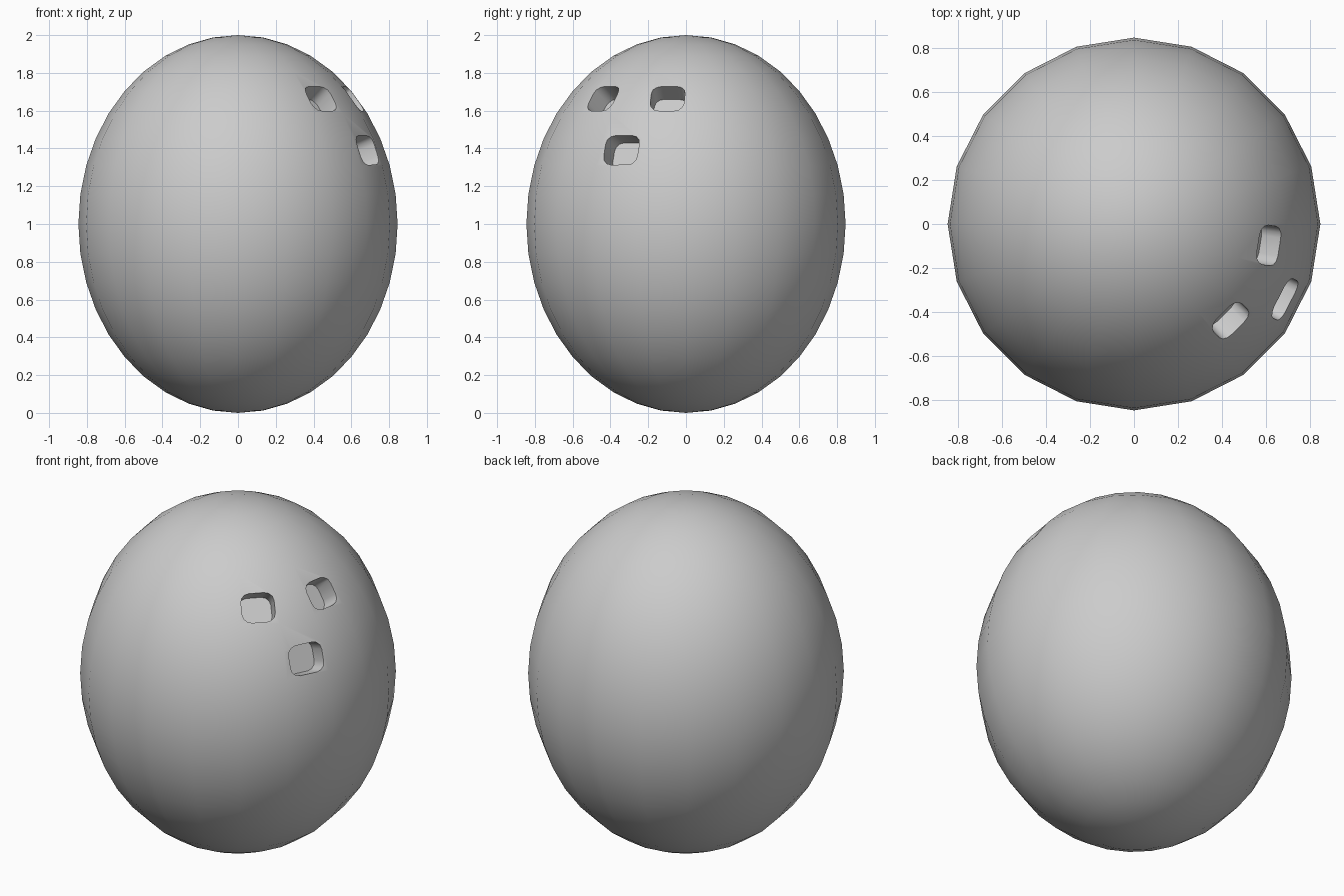
import bpy, bmesh
from math import radians, sin, cos, sqrt, pi
from mathutils import Vector, Matrix

if "Cube" in bpy.data.objects:
    bpy.data.objects.remove(bpy.data.objects["Cube"])

R, H = 0.845, 1.0          # horizontal and vertical radii
DEPTH = 0.12


def mesh_object(name, bm):
    mesh = bpy.data.meshes.new(name)
    bm.to_mesh(mesh)
    bm.free()
    ob = bpy.data.objects.new(name, mesh)
    bpy.context.collection.objects.link(ob)
    return ob


def hole_cutter(azimuth, z, width, height):
    # rounded-rectangle prism sunk along the local surface normal
    a = radians(azimuth)
    r = R * sqrt(1 - ((z - H) / H) ** 2)
    p = Vector((r * cos(a), r * sin(a), z))
    n = Vector((p.x / R**2, p.y / R**2, (z - H) / H**2)).normalized()
    side = Vector((-sin(a), cos(a), 0))
    up = n.cross(side)
    rot = Matrix((side, up, n)).transposed().to_4x4()
    c = 0.05
    ring = []
    for k, (sx, sy) in enumerate(((1, 1), (-1, 1), (-1, -1), (1, -1))):
        for j in range(4):
            t = k * pi / 2 + j * pi / 6
            ring.append((sx * (width / 2 - c) + c * cos(t),
                         sy * (height / 2 - c) + c * sin(t)))
    bm = bmesh.new()
    low = [bm.verts.new((x * 0.95, y * 0.95, -DEPTH)) for x, y in ring]
    top = [bm.verts.new((x, y, 0.1)) for x, y in ring]
    bm.faces.new(low[::-1])
    bm.faces.new(top)
    for i in range(len(ring)):
        j = (i + 1) % len(ring)
        bm.faces.new((low[i], low[j], top[j], top[i]))
    bm.transform(Matrix.Translation(p) @ rot)
    ob = mesh_object("hole_cutter", bm)
    ob.hide_render = True
    return ob


# Egg-shaped body
bm = bmesh.new()
bmesh.ops.create_uvsphere(bm, u_segments=20, v_segments=20, radius=1)
bm.transform(Matrix.Translation((0, 0, H)) @ Matrix.Diagonal((R, R, H, 1)))
for f in bm.faces:
    f.smooth = True
body = mesh_object("body", bm)
bpy.context.view_layer.objects.active = body
body.select_set(True)

# Three finger holes
for spec in ((-26.5, 1.395, 0.205, 0.168),
             (-9, 1.67, 0.185, 0.165),
             (-45, 1.67, 0.185, 0.165)):
    cutter = hole_cutter(*spec)
    mod = body.modifiers.new("hole", 'BOOLEAN')
    mod.operation = 'DIFFERENCE'
    mod.solver = 'EXACT'
    mod.object = cutter
    bpy.ops.object.modifier_apply(modifier=mod.name)
    bpy.data.objects.remove(cutter)

bpy.ops.object.shade_smooth_by_angle(angle=radians(40))
